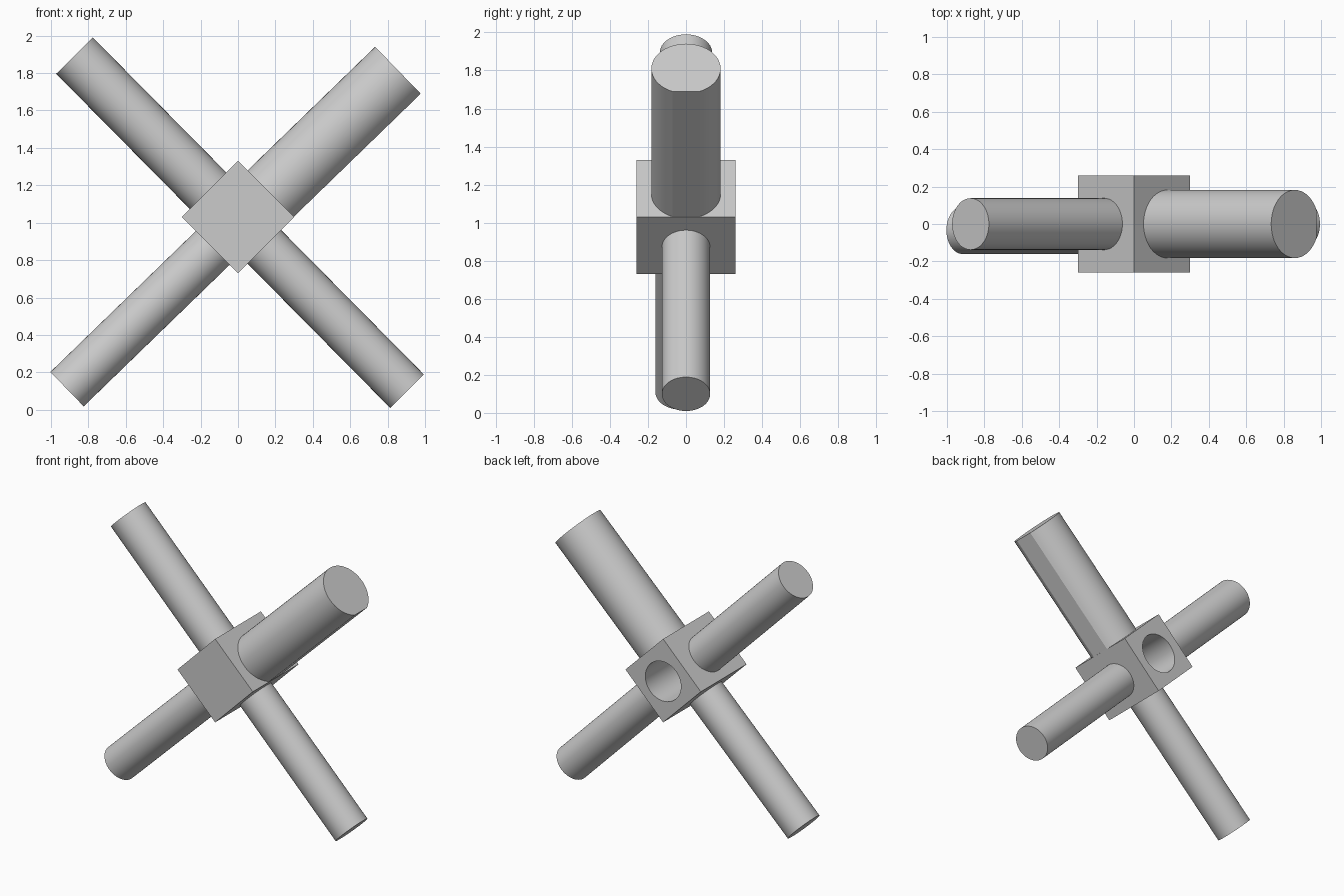
import bpy, bmesh, math
from mathutils import Vector, Matrix

if "Cube" in bpy.data.objects:
    bpy.data.objects.remove(bpy.data.objects["Cube"])

HUB = Vector((0, 0, 1.03))
HALF = 0.3 / math.sqrt(2)      # half side of the diamond hub
SIDES = 48


def finish(name, bm, matrix):
    mesh = bpy.data.meshes.new(name)
    bm.to_mesh(mesh)
    bm.free()
    ob = bpy.data.objects.new(name, mesh)
    bpy.context.collection.objects.link(ob)
    ob.matrix_world = matrix
    return ob


def smooth(ob):
    bpy.ops.object.select_all(action='DESELECT')
    ob.select_set(True)
    bpy.context.view_layer.objects.active = ob
    bpy.ops.object.shade_smooth_by_angle(angle=math.radians(20))


def rod(name, end, direction, radius, flat=None):
    """Rod from the hub face to its end; flat trims the side facing local +x."""
    d = Vector(direction).normalized()
    end = Vector(end)
    length = (end - HUB).dot(d) - (HALF - 0.02)
    side = Vector((d.z, 0, -d.x))
    bm = bmesh.new()
    bmesh.ops.create_cone(bm, cap_ends=True, segments=SIDES,
                          radius1=radius, radius2=radius, depth=length)
    if flat:
        geom = bm.verts[:] + bm.edges[:] + bm.faces[:]
        cut = bmesh.ops.bisect_plane(bm, geom=geom, plane_co=(flat, 0, 0),
                                     plane_no=(1, 0, 0), clear_outer=True)
        edges = [e for e in cut['geom_cut'] if isinstance(e, bmesh.types.BMEdge)]
        edges += [e for e in bm.edges if e.is_boundary and e not in edges]
        bmesh.ops.holes_fill(bm, edges=edges, sides=0)
        bmesh.ops.recalc_face_normals(bm, faces=bm.faces[:])
    axes = Matrix((side, Vector((0, 1, 0)), d)).transposed().to_4x4()
    ob = finish(name, bm, Matrix.Translation(end - d * length / 2) @ axes)
    smooth(ob)


# Hub: square block turned onto its corner
bm = bmesh.new()
bmesh.ops.create_cube(bm, size=1, matrix=Matrix.Diagonal((2 * HALF, 0.52, 2 * HALF, 1)))
hub = finish("hub_block", bm, Matrix.Translation(HUB) @ Matrix.Rotation(math.pi / 4, 4, 'Y'))

# Blind socket in the back of the hub
bm = bmesh.new()
bmesh.ops.create_cone(bm, cap_ends=True, segments=SIDES,
                      radius1=0.142, radius2=0.142, depth=0.6)
cutter = finish("socket_cutter", bm,
                Matrix.Translation((0, 0.11, 1.025)) @ Matrix.Rotation(math.pi / 2, 4, 'X'))
cutter.hide_render = True
mod = hub.modifiers.new("socket", 'BOOLEAN')
mod.operation = 'DIFFERENCE'
mod.solver = 'EXACT'
mod.object = cutter
bpy.context.view_layer.objects.active = hub
hub.select_set(True)
bpy.ops.object.modifier_apply(modifier=mod.name)
bpy.data.objects.remove(cutter)
smooth(hub)

# Four rods plugged into the hub faces
rod("upper_right_rod", (0.86, 0, 1.81), (0.718, 0, 0.696), 0.182, flat=0.168)
rod("lower_left_rod", (-0.914, -0.033, 0.11), (-0.718, 0, -0.696), 0.128)
rod("upper_left_rod", (-0.874, 0, 1.893), (-0.703, 0, 0.711), 0.138)
rod("lower_right_rod", (0.904, 0, 0.099), (0.703, 0, -0.711), 0.127)
